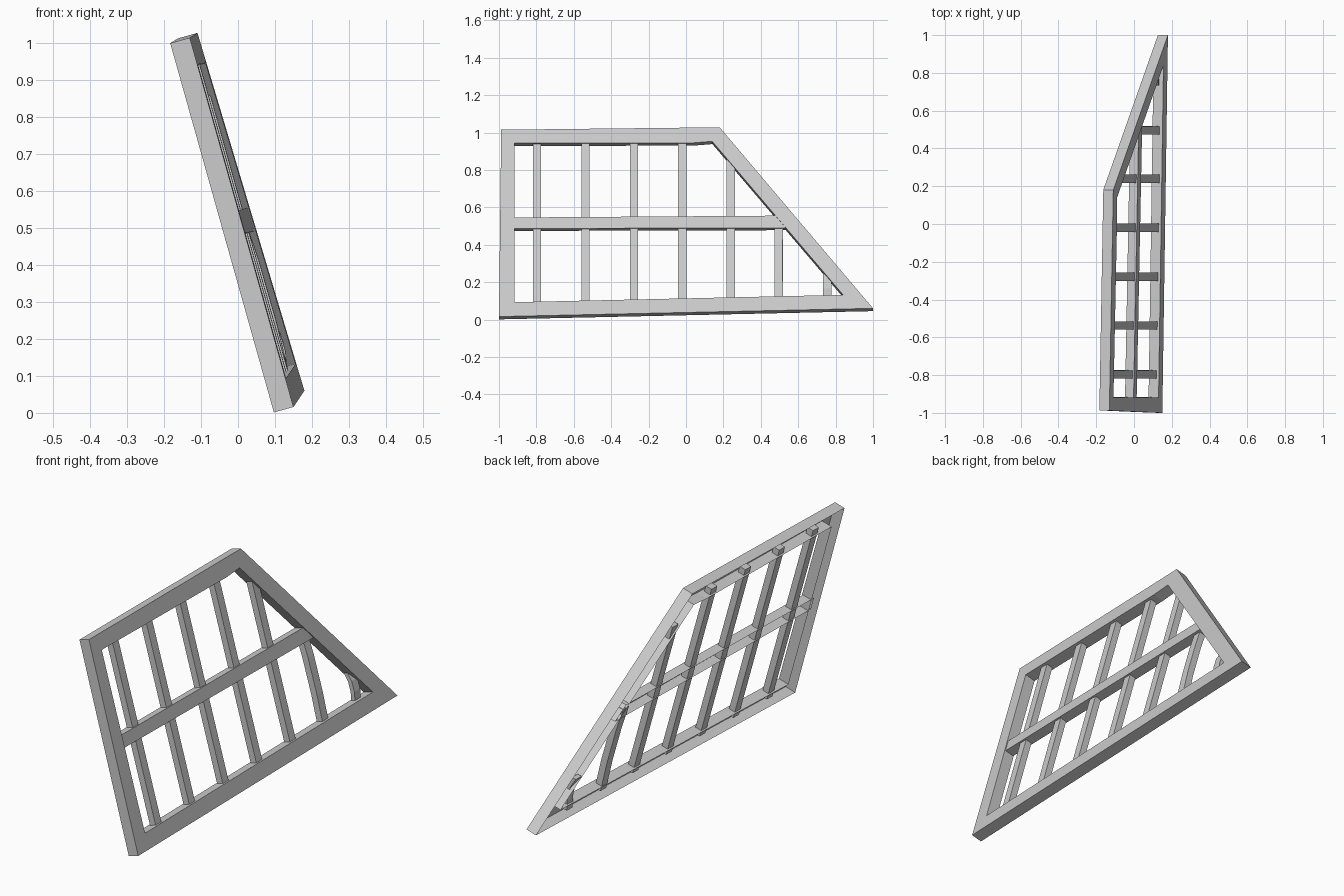
import bpy, bmesh
from mathutils import Vector

if "Cube" in bpy.data.objects:
    bpy.data.objects.remove(bpy.data.objects["Cube"])

# Tilted window plane: (y, z) read on the front face, d = depth behind it
NORMAL = Vector((1, -0.021, 0.281)).normalized()
DEPTH = 0.055


def place(y, z, d=0.0):
    x = 0.15 - 0.281 * (z - 0.016) + 0.021 * (y + 1)
    return Vector((x, y, z)) - NORMAL * d


def finish(bm, name):
    bmesh.ops.recalc_face_normals(bm, faces=bm.faces[:])
    mesh = bpy.data.meshes.new(name)
    bm.to_mesh(mesh)
    bm.free()
    obj = bpy.data.objects.new(name, mesh)
    bpy.context.collection.objects.link(obj)
    return obj


def ring(bm, outline, d):
    return [bm.verts.new(place(y, z, d)) for y, z in outline]


def walls(bm, a, b):
    for i in range(len(a)):
        j = (i + 1) % len(a)
        bm.faces.new((a[i], a[j], b[j], b[i]))


# Outer frame: open-backed channel with front face, outer and inner walls
outer = [(-1.0, 0.016), (1.0, 0.06), (0.18, 1.028), (-0.988, 1.015)]
inner = [(-0.918, 0.093), (0.84, 0.132), (0.14, 0.953), (0.04, 0.945), (-0.918, 0.943)]
bm = bmesh.new()
of, ob = ring(bm, outer, 0), ring(bm, outer, DEPTH)
nf, nb = ring(bm, inner, 0), ring(bm, inner, DEPTH)
walls(bm, of, ob)
walls(bm, nf, nb)
for face in ((of[0], of[1], nf[1], nf[0]), (of[1], of[2], nf[2], nf[1]),
             (of[2], nf[3], nf[2]), (of[2], of[3], nf[4], nf[3]),
             (of[3], of[0], nf[0], nf[4])):
    bm.faces.new(face)
finish(bm, "window_frame")

# Middle rail: open-backed channel whose right end follows the slope
rail = [(-0.94, 0.488), (0.56, 0.492), (0.50, 0.557), (-0.94, 0.547)]
bm = bmesh.new()
front, back = ring(bm, rail, 0.005), ring(bm, rail, DEPTH - 0.003)
walls(bm, front, back)
bm.faces.new(front)
finish(bm, "middle_rail")


# Upright bars: closed strips swept through (z, depth) stations
def upright(name, y, stations, thick, width=0.044):
    bm = bmesh.new()
    loops = []
    for z, d in stations:
        loops.append([bm.verts.new(place(y + s * width / 2, z, d + t))
                      for s, t in ((-1, 0), (1, 0), (1, thick), (-1, thick))])
    for a, b in zip(loops, loops[1:]):
        walls(bm, a, b)
    bm.faces.new(loops[0])
    bm.faces.new(loops[-1])
    finish(bm, name)


for i in range(5):
    y = -0.797 + i * 0.259
    top = 0.975 if i < 4 else 0.875
    upright(f"upright_bar_{i + 1}", y, [(0.065 + 0.006 * i, 0.013), (top, 0.013)], 0.033)

# Short bars under the slope bow slightly
upright("upright_bar_6", 0.495, [(0.10, 0.018), (0.25, 0.012), (0.42, 0.013), (0.54, 0.02)], 0.033)
upright("upright_bar_7", 0.755, [(0.10, 0.03), (0.17, 0.015), (0.22, 0.016), (0.27, 0.033)], 0.022)
